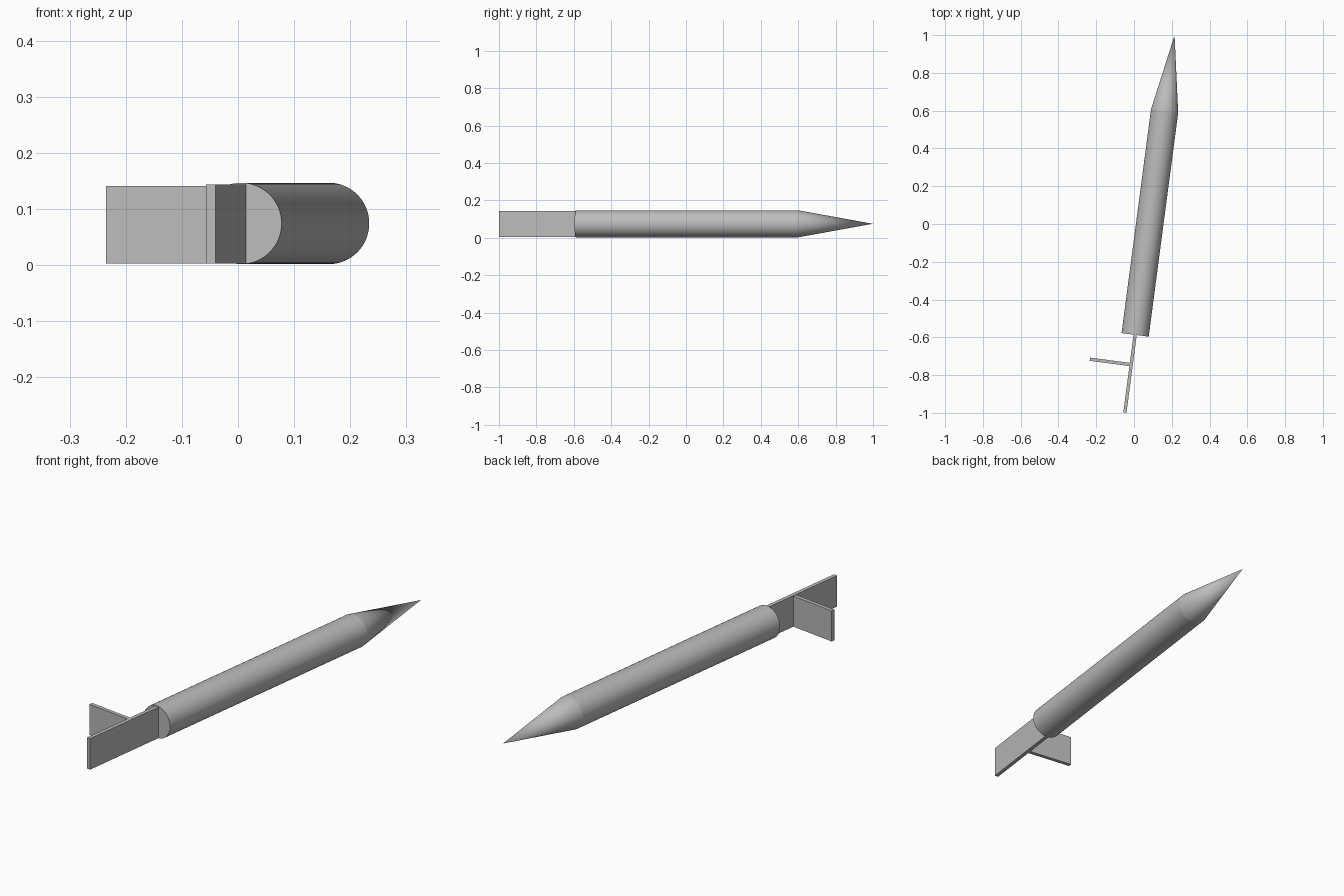
import bpy
import bmesh
import math
from mathutils import Matrix

cube = bpy.data.objects.get("Cube")
if cube:
    bpy.data.objects.remove(cube, do_unlink=True)

grey = bpy.data.materials.new("plain grey")
grey.use_nodes = True
colour = (0.5, 0.5, 0.5, 1)
grey.diffuse_color = colour
grey.node_tree.nodes["Principled BSDF"].inputs["Base Color"].default_value = colour

# Local frame: y runs along the body from tail disc to nose, turned slightly right
FRAME = Matrix.Translation((0.006, -0.587, 0.0745)) @ Matrix.Rotation(math.radians(-7.5), 4, "Z")
RADIUS, BODY_LENGTH, TIP = 0.0725, 1.195, 1.6
THICK = 0.017


def add_part(name, bm, smooth=False):
    bmesh.ops.recalc_face_normals(bm, faces=bm.faces)
    bm.transform(FRAME)
    mesh = bpy.data.meshes.new(name)
    bm.to_mesh(mesh)
    bm.free()
    mesh.materials.append(grey)
    obj = bpy.data.objects.new(name, mesh)
    bpy.context.collection.objects.link(obj)
    if smooth:
        bpy.ops.object.select_all(action="DESELECT")
        obj.select_set(True)
        bpy.context.view_layer.objects.active = obj
        bpy.ops.object.shade_smooth_by_angle(angle=math.radians(30))


def add_cone(name, start, end, end_radius, capped):
    bm = bmesh.new()
    place = Matrix.Translation((0, (start + end) / 2, 0)) @ Matrix.Rotation(math.radians(-90), 4, "X")
    bmesh.ops.create_cone(bm, cap_ends=capped, segments=64, radius1=RADIUS,
                          radius2=end_radius, depth=end - start, matrix=place)
    bmesh.ops.remove_doubles(bm, verts=bm.verts, dist=0.0001)
    add_part(name, bm, smooth=True)


def add_fin(name, x_range, y_range, z_range):
    bm = bmesh.new()
    ranges = (x_range, y_range, z_range)
    centre = [(a + b) / 2 for a, b in ranges]
    size = [b - a for a, b in ranges]
    bmesh.ops.create_cube(bm, size=1, matrix=Matrix.Translation(centre) @ Matrix.Diagonal((*size, 1)))
    add_part(name, bm)


# Body and nose
add_cone("body", 0, BODY_LENGTH, RADIUS, True)
add_cone("nose_cone", BODY_LENGTH, TIP, 0, True)

# Upright tail fin on the axis, and a fin standing out to the right
add_fin("tail_fin", (-THICK / 2, THICK / 2), (-0.415, 0), (-0.071, 0.069))
add_fin("side_fin", (-0.221, 0), (-0.159 - THICK / 2, -0.159 + THICK / 2), (-0.071, 0.067))
